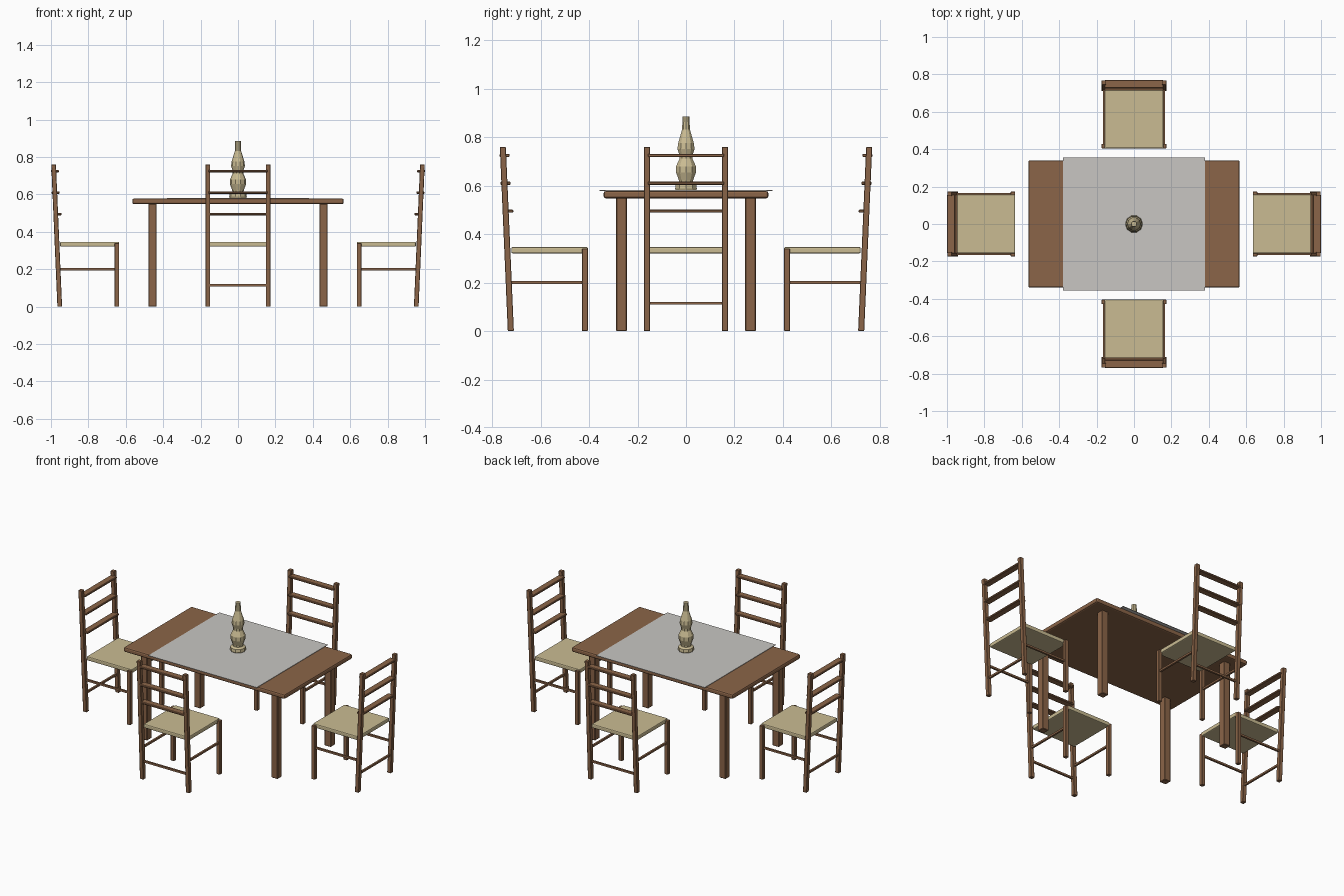
import bpy
import bmesh
from math import cos, sin, pi
from mathutils import Matrix, Vector

cube = bpy.data.objects.get("Cube")
if cube:
    bpy.data.objects.remove(cube, do_unlink=True)


def material(name, color):
    mat = bpy.data.materials.new(name)
    mat.use_nodes = True
    mat.diffuse_color = (*color, 1)
    mat.node_tree.nodes["Principled BSDF"].inputs["Base Color"].default_value = (*color, 1)
    return mat


wood = material("brown wood", (0.26, 0.13, 0.065))
straw = material("straw beige", (0.59, 0.50, 0.29))
linen = material("pale grey linen", (0.58, 0.565, 0.54))


def add_object(name, bm, mat, place):
    bmesh.ops.recalc_face_normals(bm, faces=bm.faces)
    mesh = bpy.data.meshes.new(name)
    bm.to_mesh(mesh)
    bm.free()
    mesh.materials.append(mat)
    obj = bpy.data.objects.new(name, mesh)
    obj.matrix_world = place
    bpy.context.collection.objects.link(obj)
    return obj


def box(name, mat, center, size, place=Matrix(), lean=0, bevel=0, segments=1):
    """Box with an optional outward lean of its top and bevelled edges."""
    bm = bmesh.new()
    bmesh.ops.create_cube(bm, size=1)
    for v in bm.verts:
        shift = lean if v.co.z > 0 else 0
        v.co = Vector(center) + v.co * Vector(size) + Vector((shift, 0, 0))
    if bevel:
        bmesh.ops.bevel(bm, geom=bm.edges[:], offset=bevel,
                        segments=segments, profile=0.5, affect='EDGES')
    return add_object(name, bm, mat, place)


def lathe(name, mat, profile, sides):
    """Closed turned shape from (radius, height) pairs."""
    bm = bmesh.new()
    rings = [[bm.verts.new((r * cos(2 * pi * i / sides), r * sin(2 * pi * i / sides), z))
              for i in range(sides)] for r, z in profile]
    for low, high in zip(rings, rings[1:]):
        for i in range(sides):
            j = (i + 1) % sides
            bm.faces.new((low[i], low[j], high[j], high[i]))
    bm.faces.new(rings[0])
    bm.faces.new(rings[-1])
    return add_object(name, bm, mat, Matrix())


# Table with four square legs, a cloth and a turned lamp
box("table_top", wood, (0, 0, 0.563), (1.13, 0.68, 0.03), bevel=0.009, segments=2)
for sx in (-1, 1):
    for sy in (-1, 1):
        box("table_leg", wood, (sx * 0.457, sy * 0.266, 0.275), (0.044, 0.044, 0.55), bevel=0.003)
box("table_cloth", linen, (0, 0, 0.580), (0.76, 0.712, 0.003))
lathe("table_lamp", straw, [
    (0.044, 0.581), (0.047, 0.588), (0.045, 0.604), (0.030, 0.612), (0.031, 0.622),
    (0.043, 0.655), (0.043, 0.680), (0.028, 0.712), (0.029, 0.728),
    (0.037, 0.752), (0.034, 0.776), (0.017, 0.832), (0.015, 0.885)], 10)


def chair(place):
    """Chair whose back points along local +x."""
    for side in (-1, 1):
        y = side * 0.161
        box("chair_front_leg", wood, (0.647, y, 0.17), (0.024, 0.024, 0.34), place, bevel=0.002)
        box("chair_back_post", wood, (0.953, y, 0.38), (0.025, 0.025, 0.76), place,
            lean=0.033, bevel=0.002)
        box("chair_side_stretcher", wood, (0.80, y, 0.20), (0.30, 0.012, 0.012), place)
    box("chair_back_stretcher", wood, (0.957, 0, 0.115), (0.012, 0.31, 0.012), place)
    # Flat horizontal rungs between the posts
    for x, z in ((0.979, 0.725), (0.975, 0.61), (0.964, 0.495)):
        box("chair_back_rung", wood, (x, 0, z), (0.042, 0.315, 0.013), place, bevel=0.003)
    box("chair_seat", straw, (0.793, 0, 0.334), (0.316, 0.314, 0.026), place,
        bevel=0.006, segments=2)


# Four chairs, the two along the long sides standing closer in
for quarter in range(4):
    inset = -0.23 if quarter % 2 else 0
    chair(Matrix.Rotation(quarter * pi / 2, 4, 'Z') @ Matrix.Translation((inset, 0, 0)))
